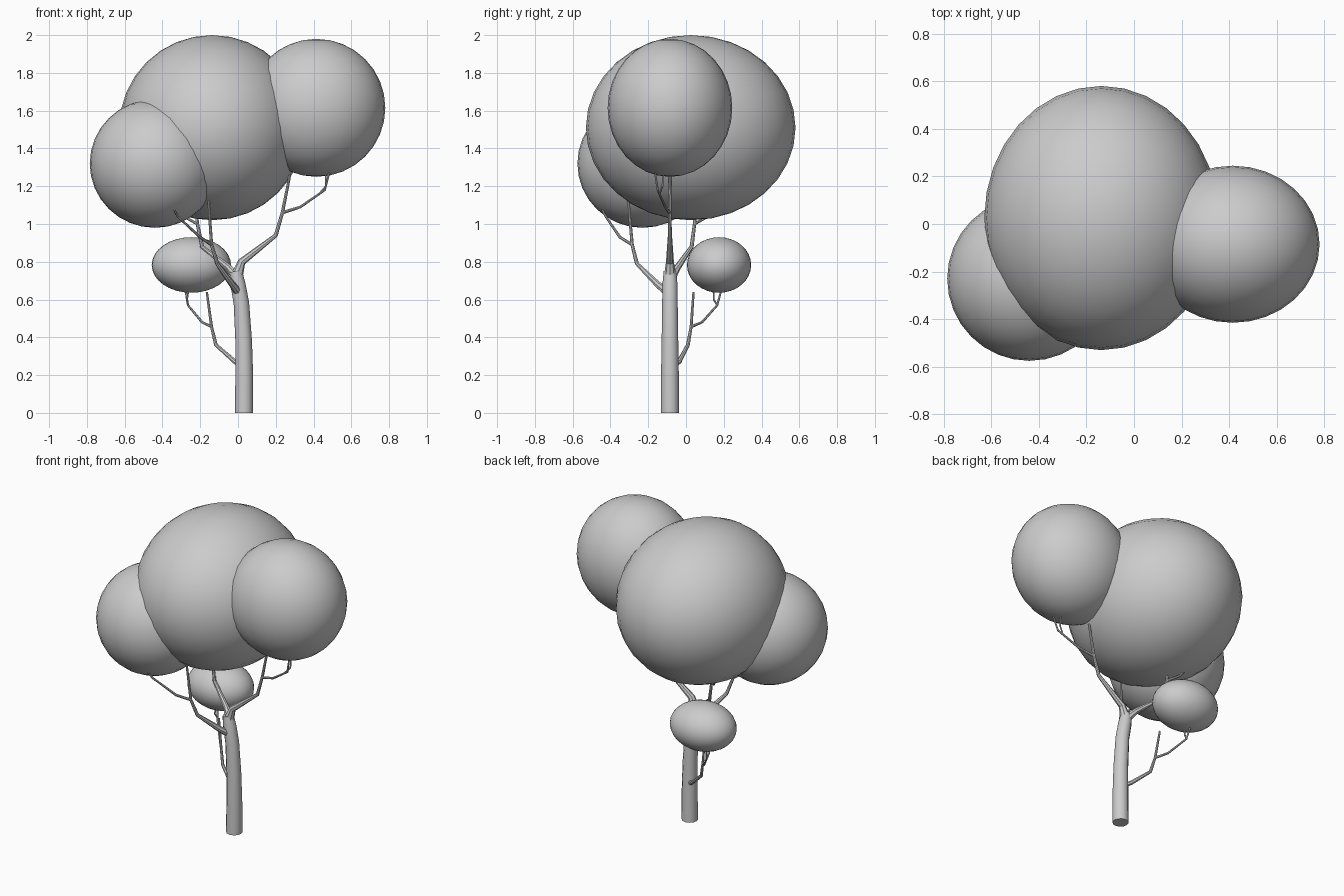
import bpy


def foliage(name, loc, radii):
    bpy.ops.mesh.primitive_uv_sphere_add(segments=32, ring_count=16, radius=1, location=loc)
    ob = bpy.context.object
    ob.name = name
    ob.scale = radii
    bpy.ops.object.transform_apply(location=False, rotation=False, scale=True)
    bpy.ops.object.shade_smooth()


def limb(name, paths, resolution=2):
    """Tapered tubes; every path is a list of (x, y, z, radius)."""
    cu = bpy.data.curves.new(name, 'CURVE')
    cu.dimensions = '3D'
    cu.bevel_depth = 1.0
    cu.bevel_resolution = resolution
    cu.use_fill_caps = True
    for path in paths:
        sp = cu.splines.new('POLY')
        sp.points.add(len(path) - 1)
        for p, (x, y, z, r) in zip(sp.points, path):
            p.co = (x, y, z, 1)
            p.radius = r
    ob = bpy.data.objects.new(name, cu)
    bpy.context.collection.objects.link(ob)
    bpy.ops.object.select_all(action='DESELECT')
    ob.select_set(True)
    bpy.context.view_layer.objects.active = ob
    bpy.ops.object.convert(target='MESH')
    bpy.ops.object.shade_smooth_by_angle(angle=0.6)
    bpy.context.object.name = name


# Foliage clumps
foliage("crown_main", (-0.137, 0.025, 1.51), (0.492, 0.555, 0.49))
foliage("crown_right", (0.415, -0.085, 1.615), (0.365, 0.33, 0.365))
foliage("crown_left", (-0.44, -0.23, 1.32), (0.345, 0.345, 0.34))
foliage("crown_low", (-0.247, 0.175, 0.783), (0.21, 0.17, 0.147))

# Trunk
limb("trunk", [[(0.032, -0.085, 0, 0.048), (0.033, -0.085, 0.2, 0.047),
                (0.03, -0.085, 0.38, 0.044), (0.018, -0.085, 0.58, 0.041),
                (0, -0.085, 0.68, 0.04), (-0.012, -0.085, 0.75, 0.033)]], 4)

# Right branch
limb("branch_right", [
    [(-0.01, -0.085, 0.71, 0.034), (0.02, -0.085, 0.8, 0.021), (0.2, -0.085, 0.94, 0.011),
     (0.235, -0.087, 1.06, 0.009), (0.275, -0.085, 1.26, 0.007)],
    [(0.235, -0.087, 1.06, 0.009), (0.33, -0.11, 1.09, 0.007),
     (0.46, -0.15, 1.18, 0.006), (0.485, -0.165, 1.28, 0.005)],
    [(0.43, -0.14, 1.16, 0.005), (0.465, -0.125, 1.2, 0.005), (0.465, -0.12, 1.27, 0.004)]])

# Front left branch
limb("branch_front_left", [
    [(0.0, -0.1, 0.64, 0.022), (-0.03, -0.15, 0.68, 0.018), (-0.11, -0.26, 0.79, 0.011),
     (-0.14, -0.285, 0.89, 0.009), (-0.16, -0.31, 1.18, 0.006)],
    [(-0.14, -0.285, 0.89, 0.009), (-0.2, -0.35, 0.93, 0.008),
     (-0.32, -0.425, 1.04, 0.006), (-0.34, -0.445, 1.08, 0.005),
     (-0.30, -0.43, 1.1, 0.004)]])

# Back left branch
limb("branch_back_left", [
    [(-0.008, -0.08, 0.72, 0.028), (-0.05, -0.045, 0.77, 0.018), (-0.19, 0.03, 0.88, 0.011),
     (-0.215, 0.045, 1.0, 0.009), (-0.23, 0.055, 1.2, 0.006)],
    [(-0.215, 0.045, 1.0, 0.008), (-0.27, 0.1, 1.03, 0.007), (-0.35, 0.16, 1.15, 0.005)]])

# Low back branch
limb("branch_low", [
    [(0.01, -0.06, 0.255, 0.014), (-0.015, -0.037, 0.27, 0.013), (-0.117, 0.01, 0.36, 0.01),
     (-0.14, 0.027, 0.456, 0.008), (-0.165, 0.04, 0.64, 0.006)],
    [(-0.14, 0.027, 0.456, 0.008), (-0.19, 0.085, 0.48, 0.007),
     (-0.265, 0.165, 0.57, 0.006), (-0.28, 0.19, 0.66, 0.005)],
    [(-0.265, 0.165, 0.57, 0.005), (-0.27, 0.147, 0.6, 0.005), (-0.26, 0.145, 0.66, 0.004)]])
